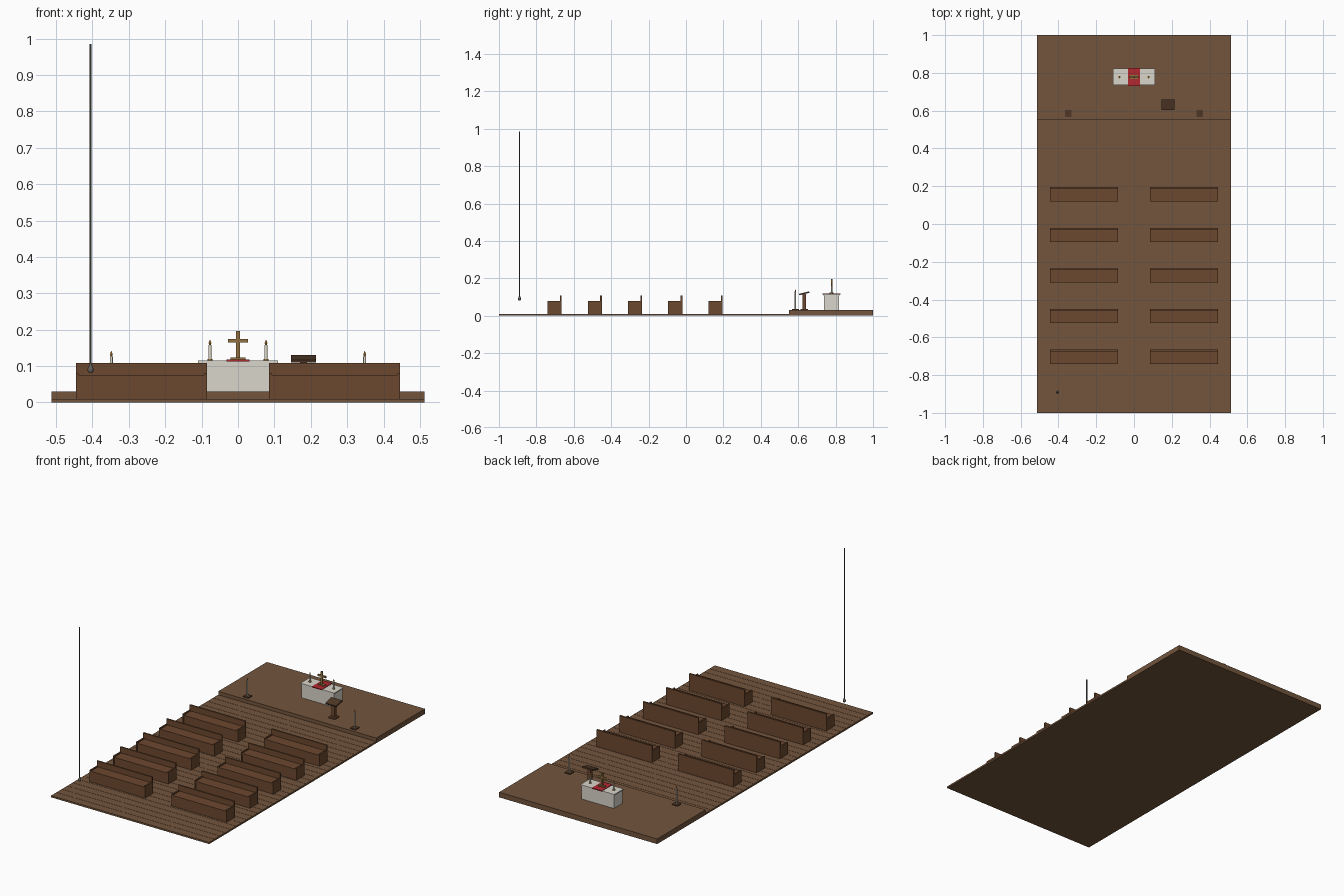
import bpy, bmesh, math
from mathutils import Matrix

if "Cube" in bpy.data.objects:
    bpy.data.objects.remove(bpy.data.objects["Cube"])


def mat(name, rgb):
    m = bpy.data.materials.new(name)
    m.diffuse_color = (*rgb, 1)
    m.use_nodes = True
    m.node_tree.nodes["Principled BSDF"].inputs["Base Color"].default_value = m.diffuse_color
    return m


FLOOR = mat("floor_wood", (0.17, 0.09, 0.045))
WOOD = mat("pew_wood", (0.15, 0.065, 0.028))
DARK = mat("dark_wood", (0.08, 0.04, 0.02))
STONE = mat("white_stone", (0.7, 0.67, 0.6))
RED = mat("red_cloth", (0.45, 0.02, 0.03))
BRASS = mat("brass", (0.3, 0.17, 0.05))
WAX = mat("wax", (0.75, 0.72, 0.6))
FLAME = mat("flame", (0.8, 0.35, 0.05))
ROPE = mat("rope_grey", (0.13, 0.12, 0.1))


def finish(name, bm, m):
    me = bpy.data.meshes.new(name)
    bm.to_mesh(me)
    bm.free()
    me.materials.append(m)
    ob = bpy.data.objects.new(name, me)
    bpy.context.collection.objects.link(ob)
    return ob


def add_box(bm, x, y, z):
    """Box from (min, max) ranges."""
    size = [r[1] - r[0] for r in (x, y, z)]
    mid = [(r[0] + r[1]) / 2 for r in (x, y, z)]
    bmesh.ops.create_cube(bm, size=1, matrix=Matrix.Translation(mid) @ Matrix.Diagonal((*size, 1)))


def boxes(name, m, *parts):
    bm = bmesh.new()
    for p in parts:
        add_box(bm, *p)
    return finish(name, bm, m)


def lathe(name, m, x, y, profile, n=12):
    """Stack of cone sections through (radius, z) points."""
    bm = bmesh.new()
    rings = [[bm.verts.new((x + r * math.cos(2 * math.pi * i / n),
                            y + r * math.sin(2 * math.pi * i / n), z)) for i in range(n)]
             for r, z in profile]
    for a, b in zip(rings, rings[1:]):
        for i in range(n):
            j = (i + 1) % n
            bm.faces.new((a[i], a[j], b[j], b[i]))
    bm.faces.new(rings[0][::-1])
    bm.faces.new(rings[-1])
    ob = finish(name, bm, m)
    for p in ob.data.polygons:
        p.use_smooth = len(p.vertices) == 4
    ob.data.set_sharp_from_angle(angle=math.radians(35))
    return ob


W = 0.513

# floor slab and planks
boxes("floor_slab", FLOOR, ((-W, W), (-1, 1), (0, 0.008)))
n = 31
step = 1.55 / n
boxes("floor_planks", FLOOR, *[((-W, W), (-1 + i * step, -1 + (i + 1) * step - 0.0015), (0.008, 0.01))
                               for i in range(n)])

# raised platform
boxes("platform", FLOOR, ((-W, W), (0.55, 1), (0.008, 0.03)))

# pews: two columns of five
for row in range(5):
    y = -0.74 + 0.215 * row
    for side, x0 in (("left", -0.445), ("right", 0.085)):
        x1 = x0 + 0.36
        boxes(f"pew_{side}_{row + 1}", WOOD,
              ((x0, x0 + 0.008), (y, y + 0.075), (0.01, 0.08)),
              ((x1 - 0.008, x1), (y, y + 0.075), (0.01, 0.08)),
              ((x0 + 0.008, x1 - 0.008), (y, y + 0.066), (0.066, 0.074)),
              ((x0 + 0.008, x1 - 0.008), (y + 0.002, y + 0.01), (0.01, 0.066)),
              ((x0, x1), (y + 0.066, y + 0.075), (0.01, 0.108)))

# altar with top slab and cloth
boxes("altar_body", STONE, ((-0.105, 0.105), (0.738, 0.818), (0.03, 0.109)))
boxes("altar_top", STONE, ((-0.11, 0.11), (0.735, 0.822), (0.109, 0.115)))
boxes("altar_cloth", RED, ((-0.032, 0.032), (0.73, 0.827), (0.113, 0.118)))

# altar cross
boxes("altar_cross", BRASS,
      ((-0.02, 0.02), (0.768, 0.788), (0.118, 0.123)),
      ((-0.005, 0.005), (0.774, 0.782), (0.123, 0.197)),
      ((-0.027, -0.005), (0.774, 0.782), (0.165, 0.175)),
      ((0.005, 0.027), (0.774, 0.782), (0.165, 0.175)))


def candle(name, x, y, z0, z1):
    lathe(name, WAX, x, y, [(0.004, z0), (0.004, z1)])
    lathe(name + "_flame", FLAME, x, y, [(0.002, z1), (0.004, z1 + 0.005), (0.0003, z1 + 0.015)], 8)


for side, s in (("left", -1), ("right", 1)):
    # small altar candles
    x = 0.077 * s
    lathe(f"altar_candle_holder_{side}", BRASS, x, 0.778, [(0.007, 0.115), (0.007, 0.119)])
    candle(f"altar_candle_{side}", x, 0.778, 0.119, 0.158)
    # standing candles at the platform edge
    x = 0.348 * s
    boxes(f"candle_stand_base_{side}", DARK, ((x - 0.018, x + 0.018), (0.567, 0.603), (0.03, 0.035)))
    candle(f"standing_candle_{side}", x, 0.585, 0.035, 0.127)

# lectern with sloped reading board
boxes("lectern_post", WOOD,
      ((0.16, 0.2), (0.612, 0.652), (0.03, 0.037)),
      ((0.17, 0.19), (0.622, 0.642), (0.037, 0.117)))
board = boxes("lectern_board", DARK, ((-0.035, 0.035), (-0.028, 0.028), (-0.004, 0.004)))
board.location = (0.18, 0.632, 0.12)
board.rotation_euler.x = math.radians(14)

# hanging bell rope with knob
lathe("bell_rope", ROPE, -0.405, -0.89, [(0.003, 0.1), (0.003, 0.985)], 8)
lathe("rope_knob", ROPE, -0.405, -0.89,
      [(0.004, 0.081), (0.008, 0.087), (0.008, 0.093), (0.005, 0.1), (0.003, 0.106)], 12)
